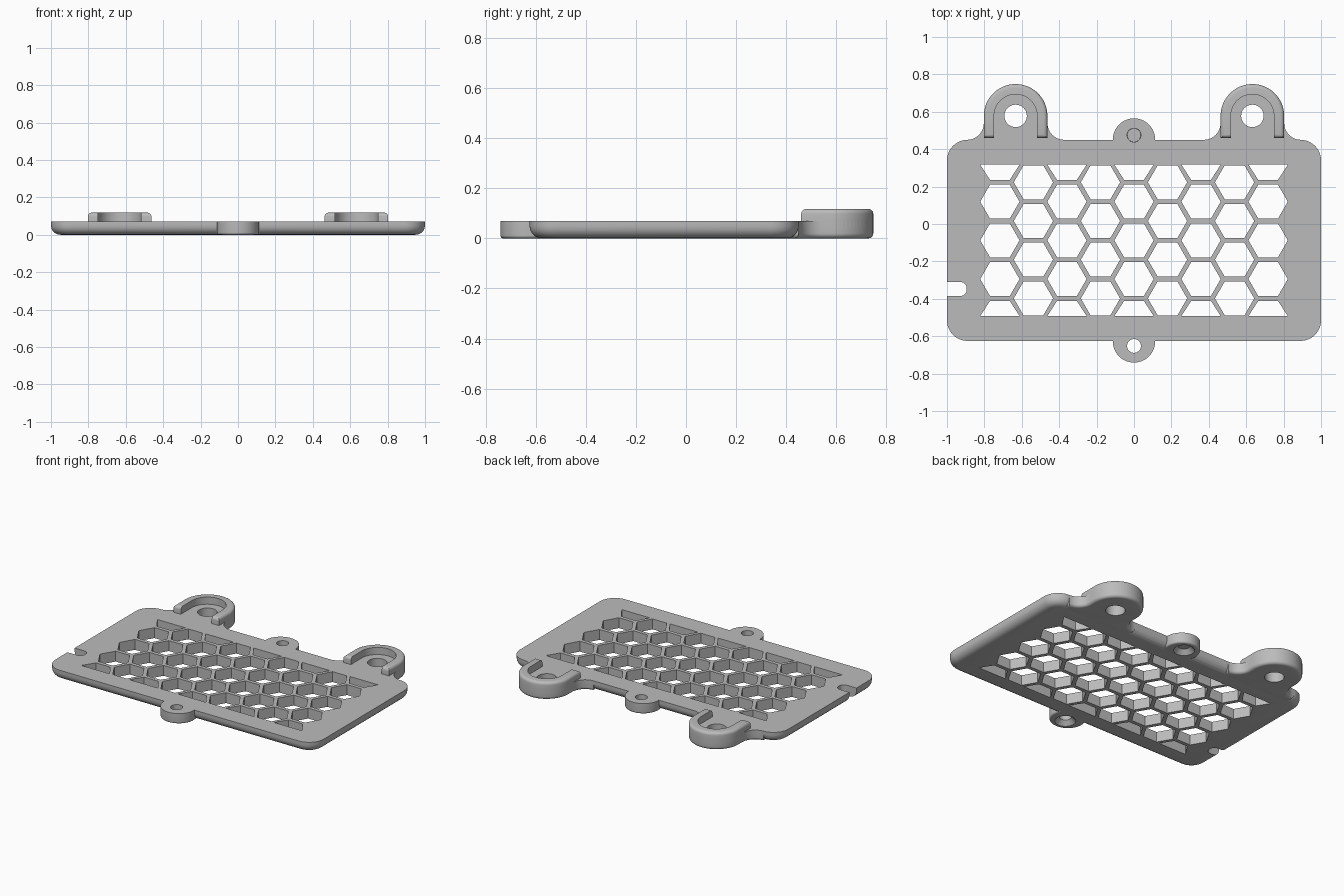
import bpy, bmesh
from math import sin, cos, radians, sqrt

cube = bpy.data.objects.get("Cube")
if cube:
    bpy.data.objects.remove(cube, do_unlink=True)

grey = bpy.data.materials.new("plain grey")
grey.use_nodes = True
grey.diffuse_color = (0.5, 0.5, 0.5, 1)
grey.node_tree.nodes["Principled BSDF"].inputs["Base Color"].default_value = (0.5, 0.5, 0.5, 1)

THICK = 0.07
MID_Y = -0.0875          # middle of the plate
BACK, FRONT = 0.45, -0.625
EAR_X, EAR_Y, EAR_R = 0.633, 0.578, 0.17
RIM_IN = 0.115


def arc(cx, cy, r, a0, a1, n=12):
    steps = [radians(a0 + (a1 - a0) * i / n) for i in range(n + 1)]
    return [(cx + r * cos(a), cy + r * sin(a)) for a in steps]


def circle(cx, cy, r, n=40):
    return arc(cx, cy, r, 0, 360, n)[:-1]


def rounded_rect(x0, x1, y0, y1, r, n=12):
    return (arc(x1 - r, y1 - r, r, 0, 90, n) + arc(x0 + r, y1 - r, r, 90, 180, n)
            + arc(x0 + r, y0 + r, r, 180, 270, n) + arc(x1 - r, y0 + r, r, 270, 360, n))


def slab(name, outlines, z0, z1, fillet=0, at=None, skip=None):
    """Extrude outlines from z0 to z1 and round the edges lying at one height."""
    bm = bmesh.new()
    for outline in outlines:
        face = bm.faces.new([bm.verts.new((x, y, z0)) for x, y in outline])
        up = bmesh.ops.extrude_face_region(bm, geom=[face])["geom"]
        for v in up:
            if isinstance(v, bmesh.types.BMVert):
                v.co.z = z1
    bmesh.ops.recalc_face_normals(bm, faces=bm.faces[:])
    if fillet:
        edges = [e for e in bm.edges
                 if all(abs(v.co.z - at) < 1e-5 for v in e.verts)
                 and not (skip and all(skip(v.co) for v in e.verts))]
        bmesh.ops.bevel(bm, geom=edges, offset=fillet, segments=5, profile=0.5,
                        affect='EDGES', clamp_overlap=False)
    return finish(name, bm)


def finish(name, bm):
    mesh = bpy.data.meshes.new(name)
    bm.to_mesh(mesh)
    bm.free()
    mesh.materials.append(grey)
    obj = bpy.data.objects.new(name, mesh)
    bpy.context.collection.objects.link(obj)
    return obj


def combine(target, other, operation):
    mod = target.modifiers.new(operation, 'BOOLEAN')
    mod.operation, mod.solver, mod.object = operation, 'EXACT', other
    bpy.context.view_layer.objects.active = target
    bpy.ops.object.modifier_apply(modifier=mod.name)
    bpy.data.objects.remove(other, do_unlink=True)


# Plate with rounded underside
plate = slab("vent_plate", [rounded_rect(-1, 1, FRONT, BACK, 0.11)], 0, THICK, 0.05, 0)

# Hanging ears with flared feet and a raised horseshoe rim
for side in (-1, 1):
    cx = side * EAR_X
    flare = 0.09
    foot = EAR_R + flare
    ear = ([(cx - foot, 0.38)]
           + arc(cx - foot, BACK + flare, flare, -90, 0)
           + arc(cx, EAR_Y, EAR_R, 180, 0, 32)
           + arc(cx + foot, BACK + flare, flare, 180, 270)
           + [(cx + foot, 0.38)])
    combine(plate, slab("ear", [ear], 0, THICK, 0.02, 0), 'UNION')

    rim_end = 0.46
    rim = ([(cx - EAR_R, rim_end)] + arc(cx, EAR_Y, EAR_R, 180, 0, 32)
           + [(cx + EAR_R, rim_end), (cx + RIM_IN, rim_end)]
           + arc(cx, EAR_Y, RIM_IN, 0, 180, 32) + [(cx - RIM_IN, rim_end)])

    def inner(co, cx=cx):
        if co.y > EAR_Y:
            return sqrt((co.x - cx) ** 2 + (co.y - EAR_Y) ** 2) < RIM_IN + 0.01
        return abs(co.x - cx) < RIM_IN + 0.01
    combine(plate, slab("ear_rim", [rim], 0.05, 0.118, 0.02, 0.118, inner), 'UNION')

# Screw tabs on the front and back edges
for y in (BACK + 0.002, FRONT - 0.003):
    combine(plate, slab("screw_tab", [circle(0, y, 0.113)], 0, THICK, 0.012, 0), 'UNION')

# Honeycomb openings, trimmed to a rectangle
pitch, hex_r, limit = 0.207, 0.105, 0.4045
cells = []
for col in range(-4, 5):
    shift = pitch / 2 if col % 2 else 0
    for row in range(-2, 3):
        cy = row * pitch + shift
        if cy > limit + 0.05:
            continue
        cells.append([(x, MID_Y + max(-limit, min(limit, y)))
                      for x, y in circle(col * pitch * sqrt(3) / 2, cy, hex_r, 6)])

# Round holes and the cable notch
holes = [circle(s * EAR_X, EAR_Y, 0.06) for s in (-1, 1)]
holes += [circle(0, y, 0.037) for y in (0.475, -0.652)]
holes.append(rounded_rect(-1.1, -0.895, -0.385, -0.31, 0.033, 6))
combine(plate, slab("openings_cutter", cells + holes, -0.1, 0.2), 'DIFFERENCE')

# Countersinks under the screw tabs
bm = bmesh.new()
for y in (0.475, -0.652):
    made = bmesh.ops.create_cone(bm, cap_ends=True, segments=40, radius1=0.066,
                                 radius2=0.036, depth=0.032)
    bmesh.ops.translate(bm, verts=made["verts"], vec=(0, y, 0.014))
combine(plate, finish("countersink_cutter", bm), 'DIFFERENCE')

# Smooth rounded edges, keep corners crisp
bpy.ops.object.select_all(action='DESELECT')
plate.select_set(True)
bpy.context.view_layer.objects.active = plate
bpy.ops.object.shade_smooth_by_angle(angle=radians(30))
